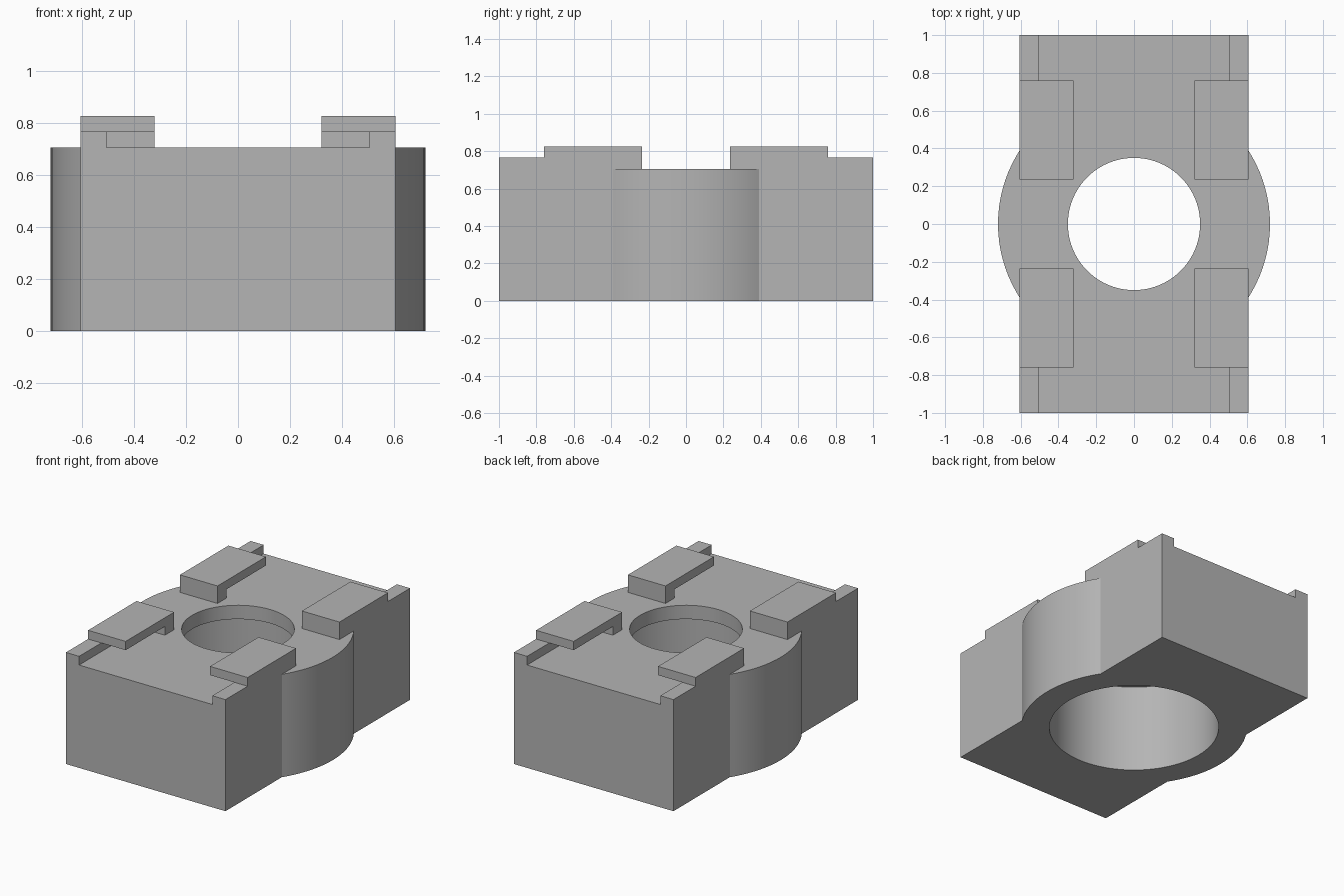
import bpy
import math

cube = bpy.data.objects.get("Cube")
if cube:
    bpy.data.objects.remove(cube, do_unlink=True)

# Overall dimensions
HALF_W, HALF_L = 0.605, 1.0
DECK, RAIL_TOP, PAD_TOP = 0.705, 0.765, 0.825
BULGE_R, MOUTH_R, BORE_R = 0.72, 0.35, 0.54
LEDGE = 0.61
SEGMENTS = 96

grey = bpy.data.materials.new("plain grey")
grey.use_nodes = True
colour = (0.46, 0.46, 0.46, 1)
grey.diffuse_color = colour
grey.node_tree.nodes["Principled BSDF"].inputs["Base Color"].default_value = colour


def box(name, x, y, z):
    """Box from (low, high) pairs on each axis."""
    bpy.ops.mesh.primitive_cube_add(size=1, location=[sum(p) / 2 for p in (x, y, z)])
    obj = bpy.context.object
    obj.name = name
    obj.scale = [p[1] - p[0] for p in (x, y, z)]
    bpy.ops.object.transform_apply(location=True, rotation=False, scale=True)
    obj.data.materials.append(grey)
    return obj


def cylinder(name, radius, low, high):
    bpy.ops.mesh.primitive_cylinder_add(
        vertices=SEGMENTS, radius=radius, depth=high - low,
        location=(0, 0, (low + high) / 2))
    obj = bpy.context.object
    obj.name = name
    bpy.ops.object.transform_apply(location=True, rotation=False, scale=False)
    obj.data.materials.append(grey)
    return obj


def combine(target, tool, operation):
    """Apply a boolean and discard the tool."""
    bpy.context.view_layer.objects.active = target
    mod = target.modifiers.new(operation.title(), "BOOLEAN")
    mod.operation = operation
    mod.solver = "EXACT"
    mod.object = tool
    bpy.ops.object.modifier_apply(modifier=mod.name)
    bpy.data.objects.remove(tool, do_unlink=True)


def span(sign, a, b):
    return tuple(sorted((sign * a, sign * b)))


# Block with a round bulge on each side
body = box("housing", (-HALF_W, HALF_W), (-HALF_L, HALF_L), (0, DECK))
combine(body, cylinder("bulge", BULGE_R, 0, DECK), "UNION")

# Wide bore from below, narrowing to a thin lip at the top
combine(body, cylinder("bore_cutter", BORE_R, -0.1, LEDGE), "DIFFERENCE")
combine(body, cylinder("mouth_cutter", MOUTH_R, LEDGE - 0.1, DECK + 0.1), "DIFFERENCE")

# Four clips: side rail, end stop and overhanging pad
for sx in (-1, 1):
    for sy in (-1, 1):
        outer = span(sy, 0.235, HALF_L)
        rail = box("rail", span(sx, 0.505, HALF_W), outer, (DECK, RAIL_TOP))
        stop = box("stop", span(sx, 0.32, HALF_W), span(sy, 0.235, 0.335), (DECK, RAIL_TOP))
        pad = box("pad", span(sx, 0.32, HALF_W), span(sy, 0.235, 0.76), (RAIL_TOP, PAD_TOP))
        for part in (rail, stop, pad):
            combine(body, part, "UNION")

# Smooth round walls, sharp edges elsewhere
bpy.ops.object.select_all(action="DESELECT")
body.select_set(True)
bpy.context.view_layer.objects.active = body
bpy.ops.object.shade_smooth_by_angle(angle=math.radians(30))
